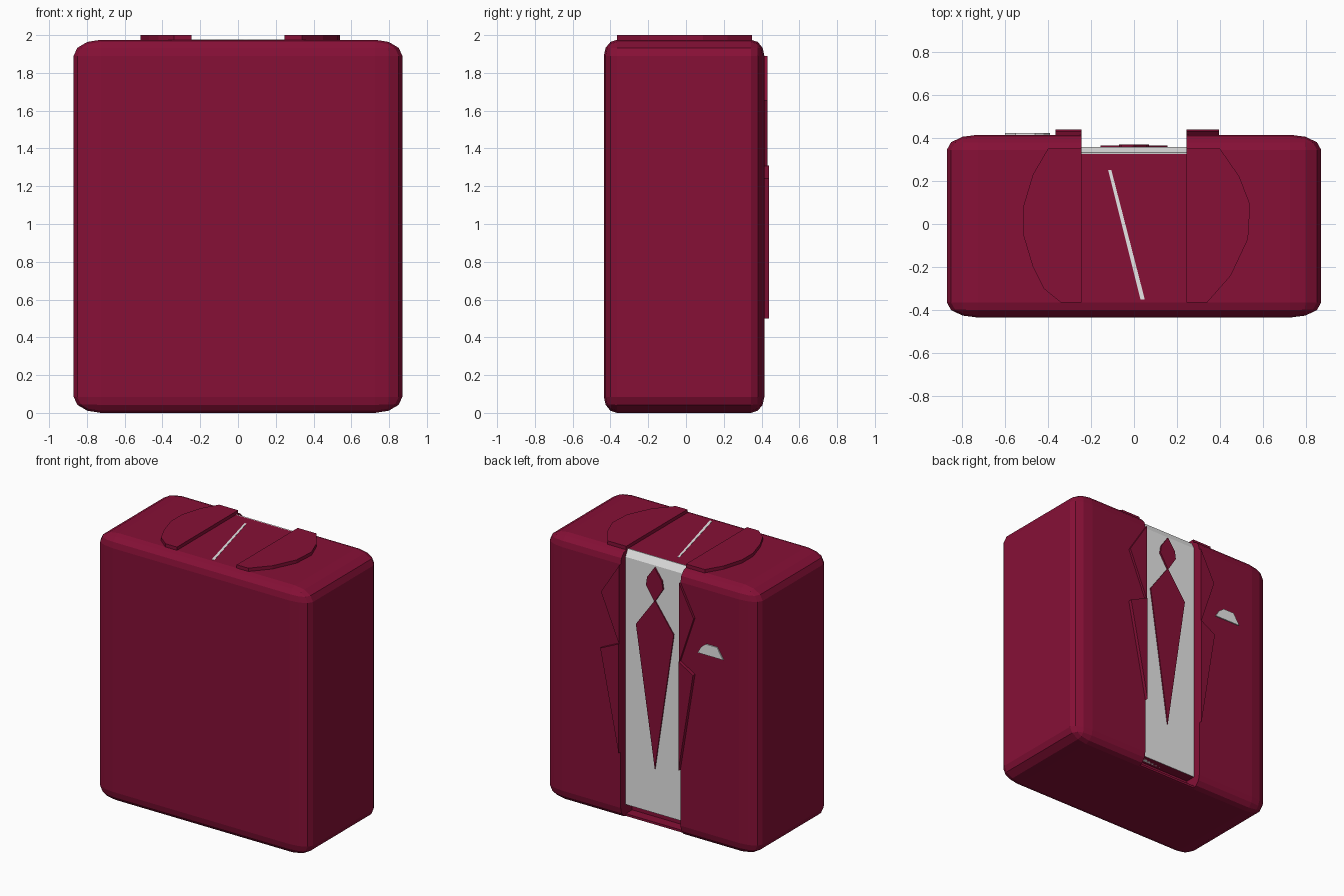
import bpy, bmesh
from mathutils import Vector

cube = bpy.data.objects.get("Cube")
if cube:
    bpy.data.objects.remove(cube, do_unlink=True)


def material(name, rgb):
    m = bpy.data.materials.new(name)
    m.use_nodes = True
    m.diffuse_color = (*rgb, 1)
    bsdf = next(n for n in m.node_tree.nodes if n.type == 'BSDF_PRINCIPLED')
    bsdf.inputs["Base Color"].default_value = (*rgb, 1)
    return m


wine = material("wine red", (0.24, 0.005, 0.037))
white = material("shirt white", (0.8, 0.8, 0.8))


def add_object(name, bm, mat):
    bmesh.ops.recalc_face_normals(bm, faces=bm.faces)
    me = bpy.data.meshes.new(name)
    bm.to_mesh(me)
    bm.free()
    me.materials.append(mat)
    ob = bpy.data.objects.new(name, me)
    bpy.context.scene.collection.objects.link(ob)
    return ob


def prism(name, points, axis, start, end, mat):
    """Extrude a flat outline along one axis; the outline uses the other two axes."""
    bm = bmesh.new()
    verts = []
    for p in points:
        co = list(p)
        co.insert(axis, start)
        verts.append(bm.verts.new(co))
    face = bm.faces.new(verts)
    new = bmesh.ops.extrude_face_region(bm, geom=[face])["geom"]
    shift = Vector((0, 0, 0))
    shift[axis] = end - start
    bmesh.ops.translate(bm, vec=shift, verts=[v for v in new if isinstance(v, bmesh.types.BMVert)])
    return add_object(name, bm, mat)


# Jacket body: a box with stretched rounded edges
bm = bmesh.new()
bmesh.ops.create_cube(bm, size=1)
bmesh.ops.scale(bm, vec=(1.2, 1.214, 2.324), verts=bm.verts)
bmesh.ops.bevel(bm, geom=bm.edges[:], offset=0.1, segments=3, profile=0.5, affect='EDGES')
bmesh.ops.scale(bm, vec=(1.45, 0.7, 0.85), verts=bm.verts)
bmesh.ops.translate(bm, vec=(0, -0.01, 0.9877), verts=bm.verts)
body = add_object("jacket_body", bm, wine)

# Open channel down the back, with a slot under the shirt and a cut collar edge
W = 0.245
channel = [(0.355, -0.1), (0.355, 0.02), (0.28, 0.02), (0.28, 0.09), (0.355, 0.09),
           (0.355, 1.925), (0.33, 1.925), (0.33, 2.1), (0.6, 2.1), (0.6, -0.1)]
cutter = prism("channel_cutter", channel, 0, -W, W, wine)
cutter.hide_render = True
cutter.hide_viewport = True
cut = body.modifiers.new("channel", 'BOOLEAN')
cut.operation = 'DIFFERENCE'
cut.solver = 'EXACT'
cut.object = cutter

# Shirt front with a sloped upper edge
prism("shirt_front", [(0.3, 0.09), (0.358, 0.09), (0.358, 1.925), (0.332, 1.977), (0.3, 1.97)],
      0, -W, W, white)

# Tie and knot
prism("tie", [(0, 0.42), (0.155, 1.455), (0, 1.67), (-0.155, 1.455)], 1, 0.35, 0.366, wine)
prism("tie_knot", [(0, 1.66), (0.07, 1.77), (0.06, 1.83), (0, 1.915), (-0.06, 1.83), (-0.07, 1.77)],
      1, 0.35, 0.37, wine)

# Lapels on both sides of the channel
for side, s, reach in (("left", 1, 0.395), ("right", -1, 0.365)):
    prism("upper_lapel_" + side, [(s * W, 1.89), (s * reach, 1.655), (s * W, 1.3)],
          1, 0.38, 0.432, wine)
    prism("lower_lapel_" + side, [(s * W, 1.31), (s * reach, 1.24), (s * W, 0.5)],
          1, 0.38, 0.44, wine)

# Curved collar flaps on the top
prism("collar_flap_left", [(W, 0.35), (0.4, 0.35), (0.49, 0.22), (0.54, 0.09), (0.53, -0.07),
                           (0.45, -0.24), (0.34, -0.365), (W, -0.365)], 2, 1.95, 2.0, wine)
prism("collar_flap_right", [(-W, 0.35), (-0.4, 0.35), (-0.47, 0.23), (-0.515, 0.08), (-0.515, -0.05),
                            (-0.47, -0.2), (-0.42, -0.3), (-0.34, -0.365), (-W, -0.365)],
      2, 1.95, 2.0, wine)

# Thin white seam across the top
prism("top_seam", [(-0.12, 0.25), (-0.105, 0.25), (0.05, -0.35), (0.03, -0.35)], 2, 1.972, 1.977, white)

# Pocket square
prism("pocket_square", [(-0.39, 1.41), (-0.42, 1.46), (-0.46, 1.49), (-0.55, 1.49), (-0.6, 1.41)],
      1, 0.414, 0.423, white)
